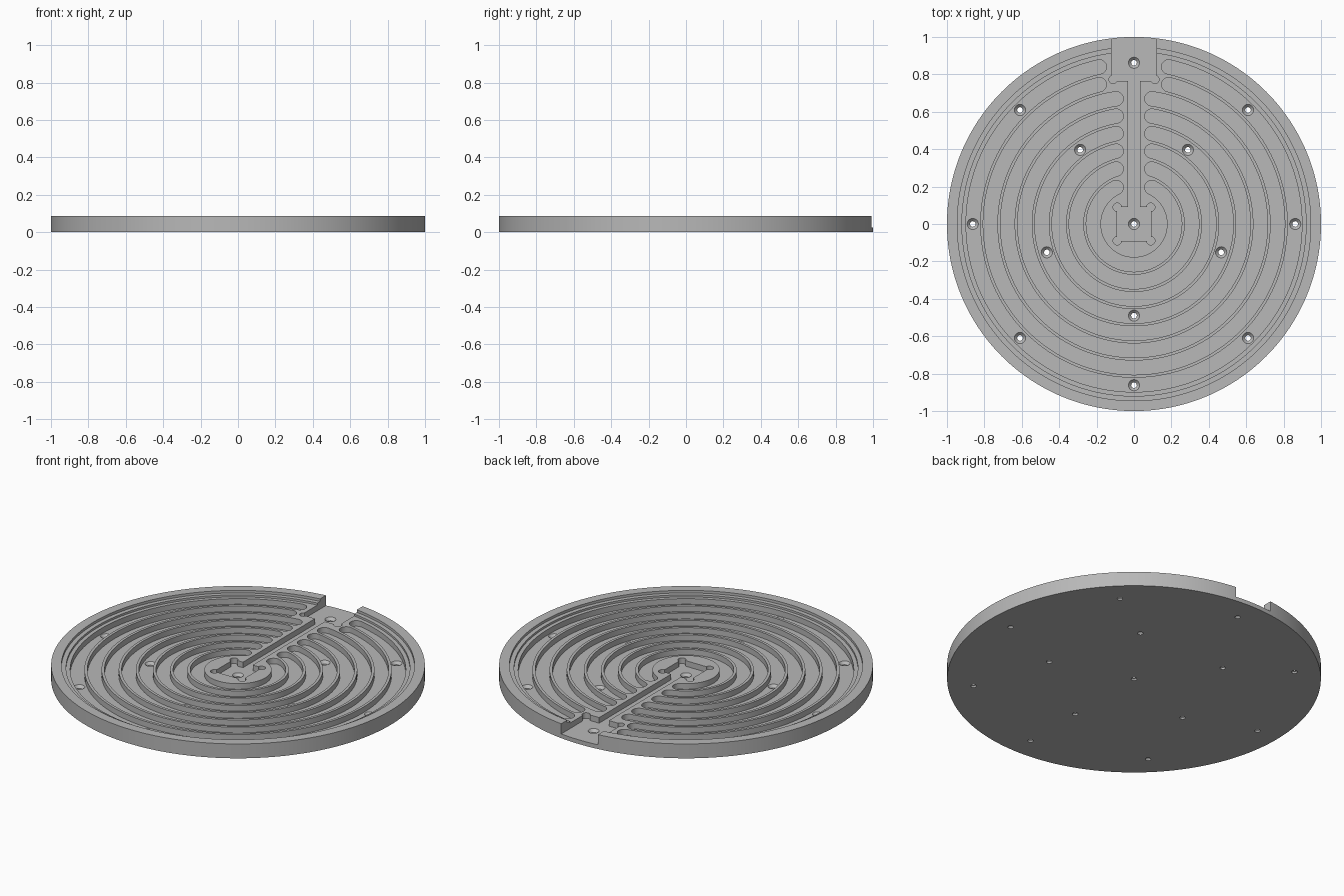
import bpy
import bmesh
from math import sin, cos, pi, asin, radians

if "Cube" in bpy.data.objects:
    bpy.data.objects.remove(bpy.data.objects["Cube"], do_unlink=True)

FLOOR, LAND, LEDGE, TOP = 0.025, 0.058, 0.07, 0.085
ABOVE = 0.12

grey = bpy.data.materials.new("machined grey")
grey.use_nodes = True
grey.diffuse_color = (0.48, 0.48, 0.48, 1)
grey.node_tree.nodes["Principled BSDF"].inputs["Base Color"].default_value = (0.48, 0.48, 0.48, 1)


def make_object(name, bm):
    bmesh.ops.recalc_face_normals(bm, faces=bm.faces)
    mesh = bpy.data.meshes.new(name)
    bm.to_mesh(mesh)
    bm.free()
    obj = bpy.data.objects.new(name, mesh)
    bpy.context.collection.objects.link(obj)
    mesh.materials.append(grey)
    return obj


def lathe(bm, profile, steps, x=0, y=0):
    """Revolve a profile that starts and ends on the axis."""
    rings = [[bm.verts.new((x + r * cos(2 * pi * i / steps), y + r * sin(2 * pi * i / steps), z))
              for i in range(steps)] for r, z in profile]
    for a, b in zip(rings, rings[1:]):
        for i in range(steps):
            j = (i + 1) % steps
            bm.faces.new((a[i], a[j], b[j], b[i]))
    bm.faces.new(rings[0])
    bm.faces.new(rings[-1])


def prism(bm, outline, z0=FLOOR, z1=ABOVE):
    low = [bm.verts.new((x, y, z0)) for x, y in outline]
    high = [bm.verts.new((x, y, z1)) for x, y in outline]
    n = len(outline)
    bm.faces.new(low)
    bm.faces.new(high)
    for i in range(n):
        j = (i + 1) % n
        bm.faces.new((low[i], low[j], high[j], high[i]))


def box(bm, x0, x1, y0, y1):
    prism(bm, [(x0, y0), (x1, y0), (x1, y1), (x0, y1)])


def arc(cx, cy, r, a0, a1, steps):
    return [(cx + r * cos(a0 + (a1 - a0) * i / steps), cy + r * sin(a0 + (a1 - a0) * i / steps))
            for i in range(steps + 1)]


def ring_slot(bm, r, half, end_x):
    """C-shaped slot open at the back, with round ends."""
    gap = asin(end_x / r)
    a0, a1 = pi / 2 + gap, 5 * pi / 2 - gap
    outline = arc(0, 0, r + half, a0, a1, 120)
    outline += arc(r * cos(a1), r * sin(a1), half, a1, a1 + pi, 12)[1:-1]
    outline += arc(0, 0, r - half, a1, a0, 120)
    outline += arc(r * cos(a0), r * sin(a0), half, a0 + pi, a0 + 2 * pi, 12)[1:-1]
    prism(bm, outline)


def cut(target, bm):
    cutter = make_object("cutter", bm)
    cutter.hide_render = True
    mod = target.modifiers.new("cut", 'BOOLEAN')
    mod.operation = 'DIFFERENCE'
    mod.solver = 'EXACT'
    mod.object = cutter
    bpy.context.view_layer.objects.active = target
    bpy.ops.object.modifier_apply(modifier=mod.name)
    bpy.data.objects.remove(cutter, do_unlink=True)


# Round plate with a raised rim and a narrow ledge
bm = bmesh.new()
lathe(bm, [(1, 0), (1, TOP), (0.945, TOP), (0.945, LEDGE), (0.92, LEDGE), (0.92, LAND)], 192)
plate = make_object("grooved_plate", bm)

# Concentric grooves
bm = bmesh.new()
for i in range(8):
    ring_slot(bm, 0.2175 + 0.0918 * i, 0.038, 0.095 if i < 6 else 0.185)
cut(plate, bm)

# Back notch, straight channel and centre pocket
for x0, x1, y0, y1 in [(-0.12, 0.12, 0.765, 1.1), (-0.032, 0.032, 0, 0.8), (-0.092, 0.092, -0.092, 0.092)]:
    bm = bmesh.new()
    box(bm, x0, x1, y0, y1)
    cut(plate, bm)

# Round reliefs in the pocket and notch corners
bm = bmesh.new()
for s in (-1, 1):
    for x, y in [(0.09, 0.09), (0.09, -0.09), (0.112, 0.772)]:
        prism(bm, arc(s * x, y, 0.022, 0, 2 * pi * 23 / 24, 23))
cut(plate, bm)

# Countersunk screw holes
spots = [(0, 0)]
spots += [(0.862 * cos(i * pi / 4), 0.862 * sin(i * pi / 4)) for i in range(8)]
spots += [(0.49 * cos(radians(72 * i - 90)), 0.49 * sin(radians(72 * i - 90))) for i in range(5)]
bm = bmesh.new()
for x, y in spots:
    lathe(bm, [(0.015, -0.02), (0.015, 0.01), (0.032, FLOOR + 0.002), (0.032, ABOVE)], 24, x, y)
cut(plate, bm)

# Smooth round walls, keep edges sharp
bpy.ops.object.select_all(action='DESELECT')
plate.select_set(True)
bpy.context.view_layer.objects.active = plate
bpy.ops.object.shade_smooth_by_angle(angle=radians(30))
